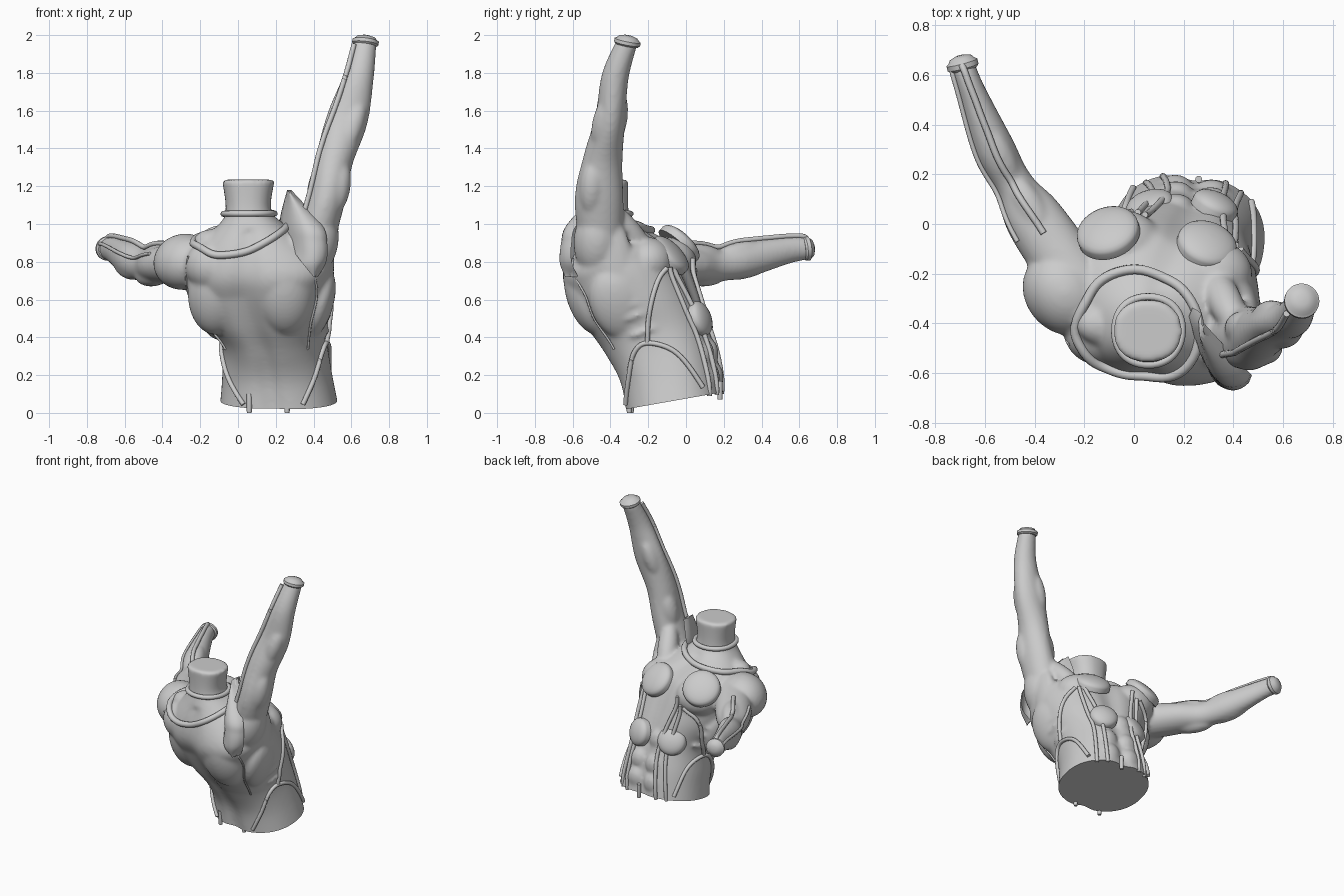
import bpy, bmesh, math
from mathutils import Vector as V, Matrix as M
from mathutils.bvhtree import BVHTree

if "Cube" in bpy.data.objects:
    bpy.data.objects.remove(bpy.data.objects["Cube"])

UP, TAU = V((0, 0, 1)), 2 * math.pi


def make(name, bm, angle=45):
    bmesh.ops.recalc_face_normals(bm, faces=bm.faces)
    me = bpy.data.meshes.new(name)
    bm.to_mesh(me)
    ob = bpy.data.objects.new(name, me)
    bpy.context.collection.objects.link(ob)
    bpy.ops.object.select_all(action='DESELECT')
    ob.select_set(True)
    bpy.context.view_layer.objects.active = ob
    bpy.ops.object.shade_smooth_by_angle(angle=math.radians(angle))
    return ob


def spline(pts, n=6, closed=False):
    """Catmull-Rom through tuples of any length."""
    out, k = [], len(pts)
    for i in range(k if closed else k - 1):
        q = [pts[j % k] if closed else pts[min(max(j, 0), k - 1)] for j in range(i - 1, i + 3)]
        for t in (s / n for s in range(n)):
            out.append(tuple(b + t/2 * (c - a + t*(2*a - 5*b + 4*c - d + t*(3*b - a - 3*c + d)))
                             for a, b, c, d in zip(*q)))
    return out if closed else out + [tuple(pts[-1])]


def loft(bm, rings, closed=False):
    vs = [[bm.verts.new(p) for p in r] for r in rings]
    n = len(vs[0])
    for i in range(len(vs) if closed else len(vs) - 1):
        a, b = vs[i], vs[(i + 1) % len(vs)]
        for j in range(n):
            bm.faces.new((a[j], a[(j+1) % n], b[(j+1) % n], b[j]))
    if not closed:
        bm.faces.new(vs[0][::-1])
        bm.faces.new(vs[-1])


def tube(bm, pts, ref, n=24, closed=False):
    """Sweep of (x, y, z, half width sideways, half width along ref)."""
    rings, k = [], len(pts)
    for i, p in enumerate(pts):
        q, r = (pts[(i+1) % k], pts[i-1]) if closed else (pts[min(i+1, k-1)], pts[max(i-1, 0)])
        t = (V(q[:3]) - V(r[:3])).normalized()
        side = t.cross(ref).normalized()
        up = side.cross(t)
        rings.append([V(p[:3]) + side*p[3]*math.cos(TAU*j/n) + up*p[4]*math.sin(TAU*j/n) for j in range(n)])
    loft(bm, rings, closed)


def blob(bm, c, r, axis=UP):
    rot = UP.rotation_difference(V(axis)).to_matrix().to_4x4()
    bmesh.ops.create_icosphere(bm, subdivisions=4, radius=1, matrix=M.Translation(c) @ rot @ M.Diagonal((*r, 1)))


# Torso spine: x, y, z, half width, half depth
torso = spline([(.22, -.05, -.01, .32, .265), (.205, -.09, .22, .287, .262), (.19, -.16, .40, .277, .28),
                (.15, -.235, .56, .345, .30), (.115, -.31, .72, .395, .305), (.10, -.38, .83, .38, .275),
                (.07, -.43, 1.0, .17, .15), (.055, -.43, 1.08, .12, .125), (.055, -.43, 1.235, .14, .125)])


def on_ring(ring, u, v):
    """Point u half widths sideways and v half depths forward in a leaning, twisted ring."""
    x, y, z, a, b = ring
    tilt = max(0, min(10 + 22*z, 75*(1.1 - z)))
    yaw = -max(0, min(5 + 18*z, 50*(1.1 - z)))
    rot = M.Rotation(math.radians(yaw), 3, 'Z') @ M.Rotation(math.radians(tilt), 3, 'X')
    return V((x, y, z)) + rot @ V((a*u, b*v, 0))


def at(u, v, z):
    return on_ring(min(torso, key=lambda r: abs(r[2] - z)), u, v)


bm = bmesh.new()
rings = []
for r in torso:
    ring = []
    for j in range(72):
        c, s = math.cos(TAU*j/72), math.sin(TAU*j/72)
        g = 1 - .09 * math.exp(-(c/.16)**2) * (r[2] < 1)          # spine and sternum grooves
        ring.append(on_ring(r, g*math.copysign(abs(c)**.88, c), g*math.copysign(abs(s)**.88, s)))
    rings.append(ring)
loft(bm, rings)

# Arms with paired muscle bulges
left_arm = spline([(-.18, -.30, .80, .13, .13), (-.395, .01, .785, .12, .10), (-.485, .16, .78, .08, .085),
                   (-.565, .31, .81, .083, .095), (-.655, .54, .86, .055, .07), (-.69, .64, .87, .05, .06)])
right_arm = spline([(.34, -.43, .74, .12, .10), (.46, -.46, 1.1, .10, .13), (.51, -.44, 1.34, .10, .105),
                    (.58, -.40, 1.56, .11, .08), (.64, -.375, 1.78, .08, .072), (.675, -.31, 1.965, .06, .055)])
for arm, ref, way in ((left_arm, UP, V((.3, 0, .95))), (right_arm, V((0, 1, 0)), V((.75, -.65, 0)))):
    tube(bm, arm, ref)
    for i, sign in ((8, -1), (8, 1), (18, -1), (17, 1)):
        t = V(arm[i + 1][:3]) - V(arm[i - 1][:3])
        w = (arm[i][3] + arm[i][4]) / 2
        blob(bm, V(arm[i][:3]) + way*sign*w*.55, (w*.6, w*.6, .15), t)

# Left shoulder and its back, right shoulder, stretched chest and side of the raised arm
blob(bm, (-.285, -.28, .80), (.155, .145, .18), (-.5, .6, 0))
blob(bm, (-.13, -.44, .78), (.15, .13, .14))
blob(bm, (.41, -.47, .90), (.12, .125, .19), (.2, 0, 1))
blob(bm, (.36, -.30, .95), (.07, .07, .22), (.1, -.2, .25))
blob(bm, (.46, -.38, .82), (.05, .10, .25), (0, -.2, 1))
# Mirrored torso muscles: chest, shoulder blades, sides, neck slopes, neck cords, ribs, abdominals
for k in (-1, 1):
    blob(bm, at(.48*k - .08, .60, .72), (.16, .14, .13))
    blob(bm, at(.46*k, -.55, .72), (.16, .13, .24), (-.1*k, -.25, 1))
    blob(bm, at(.84*k, -.1, .58), (.08, .15, .2), (.3*k, -.4, 1))
    blob(bm, at(.62*k + .1, -.15, .90), (.09, .10, .16), (1, 0, .3*k))
    blob(bm, at(.4*k, .6, 1.05), (.03, .03, .15), (.3*k, -.1, 1))
    for i in range(3):
        blob(bm, at(.91*k, .1, .42 + .075*i), (.04, .10, .022), (0, -.35, .94))
        blob(bm, at(.25*k, .84, .12 + .14*i), (.07, .05, .08))

# Blend everything into one smooth skin
tmp = make("body_blend", bm)
remesh = tmp.modifiers.new("Remesh", 'REMESH')
remesh.mode, remesh.voxel_size = 'VOXEL', .012
smooth = tmp.modifiers.new("Smooth", 'SMOOTH')
smooth.iterations = 9
me = bpy.data.meshes.new_from_object(tmp.evaluated_get(bpy.context.evaluated_depsgraph_get()))
bpy.data.objects.remove(tmp)
bm = bmesh.new()
bm.from_mesh(me)
# Flat tilted waist cut
bmesh.ops.bisect_plane(bm, geom=bm.verts[:] + bm.edges[:] + bm.faces[:], plane_co=(.215, -.06, .065),
                       plane_no=(0, -.174, .985), clear_inner=True)
bmesh.ops.holes_fill(bm, edges=[e for e in bm.edges if e.is_boundary], sides=0)
skin = BVHTree.FromBMesh(bm)
make("body", bm)


def cord(name, pts, r=.014, closed=False):
    """Piping that hugs the skin."""
    path = []
    for p in spline(pts, 8, closed):
        loc, nor, _, _ = skin.find_nearest(V(p))
        path.append(loc + nor*r*.6)
    for _ in range(4):                                             # relax the snapped path
        ends = (path[0], path[-1])
        path = [(path[i-1] + path[i]*2 + path[(i+1) % len(path)]) / 4 for i in range(len(path))]
        if not closed:
            path[0], path[-1] = ends
    b = bmesh.new()
    tube(b, [(*p, r, r) for p in path], V((.31, .23, .92)), 10, closed)
    make(name, b)


def lathe(name, c, axis, profile, n=40):
    rot = UP.rotation_difference(V(axis)).to_matrix()
    b = bmesh.new()
    loft(b, [[V(c) + rot @ V((r*math.cos(TAU*j/n), r*math.sin(TAU*j/n), h)) for j in range(n)] for r, h in profile])
    make(name, b, 40)


# Round pads on chest and belly
for name, c, axis, r in (("chest_pad_left", (-.08, -.06, .83), (-.25, .65, .7), .128),
                         ("chest_pad_right", (.30, -.11, .83), (.25, .68, .65), .122),
                         ("belly_pad_left", (.05, .11, .51), (-.3, .88, .45), .098),
                         ("belly_pad_right", (.33, .08, .50), (.4, .88, .3), .095)):
    dome = [(r*math.cos(a*TAU/24), .045*math.sin(a*TAU/24)) for a in (0, 1, 2, 3, 4, 5, 5.9)]
    nearest = skin.find_nearest(V(c))[0]
    lathe(name, nearest - V(axis)*.006, axis, [(r, -.03)] + dome)

# Wrist cuffs with domed ends
cuff = [(.055, -.02), (.064, -.01), (.064, .01), (.055, .016), (.045, .03), (.02, .039), (.001, .04)]
lathe("left_wrist_cuff", left_arm[-1][:3], (-.25, .95, .1), cuff)
lathe("right_wrist_cuff", right_arm[-1][:3], (.12, .2, 1), [(r*1.1, h*.9 - .002) for r, h in cuff])

# Collar and neck ring
ring8 = [(math.cos(TAU*k/8), math.sin(TAU*k/8)) for k in range(8)]
cord("collar", [(.02 + .22*c, -.40 + .225*s, .915 + .065*s + .05*c) for c, s in ring8], .02, True)
cord("neck_ring", [(.055 + .14*c, -.43 + .14*s, 1.055) for c, s in ring8], .016, True)

# Arm piping along the arm paths
for name, arm, way, r in (("left_arm_cord", left_arm, V((0, 0, 1)), .014),
                          ("left_arm_side_cord", left_arm, V((-.9, -.3, .5)), .010),
                          ("right_arm_cord", right_arm, V((-.8, -.6, 0)), .014)):
    cord(name, [V(p[:3]) + way*p[3] for p in arm[5:-1:4]], r)

# Suit piping as (degrees around the torso, height), mirrored
lines = {"hip_loop": [(-60, .10), (-42, .22), (-20, .34), (0, .37), (25, .28), (42, .08)],
         "side_cord": [(0, .37), (15, .48), (35, .58), (55, .66)],
         "belly_cord_inner": [(66, .06), (68, .3), (66, .5), (62, .7)],
         "belly_cord_outer": [(52, .06), (55, .3), (54, .45), (58, .66)],
         "back_seam": [(-35, .85), (-28, .7), (-35, .55), (-40, .4)]}
for name, pts in lines.items():
    for side, k in (("left", -1), ("right", 1)):
        cord(f"{name}_{side}", [at(k*math.cos(math.radians(a)), math.sin(math.radians(a)), z) for a, z in pts],
             .006 if name == "back_seam" else .013)

# Short tube ends at the waist
for x, y, z in ((.06, -.29, 0), (.26, -.30, 0), (.26, .18, .07)):
    lathe("waist_tube", (x, y, z), UP, [(.001, .002), (.012, 0), (.014, .01), (.014, .1)], 12)

# Leaf-shaped shoulder plate curling around the raised shoulder
rows = spline([(1.18, .26, .27, -.47, .08), (1.0, .22, .43, -.645, .27), (.9, .265, .46, -.675, .16),
               (.8, .335, .455, -.675, .03), (.72, .40, .41, -.64, 0)], 6)
bm = bmesh.new()
leaf = []
for z, x0, x1, y, curl in rows:
    edge = [V((x0 + (x1 - x0)*s, y + curl*(1 - s)**3 + .04*s**4, z)) for s in (i/10 for i in range(11))]
    leaf.append(edge + [p + V((.012, .03, 0)) for p in edge[::-1]])
loft(bm, leaf)
make("shoulder_plate", bm)
